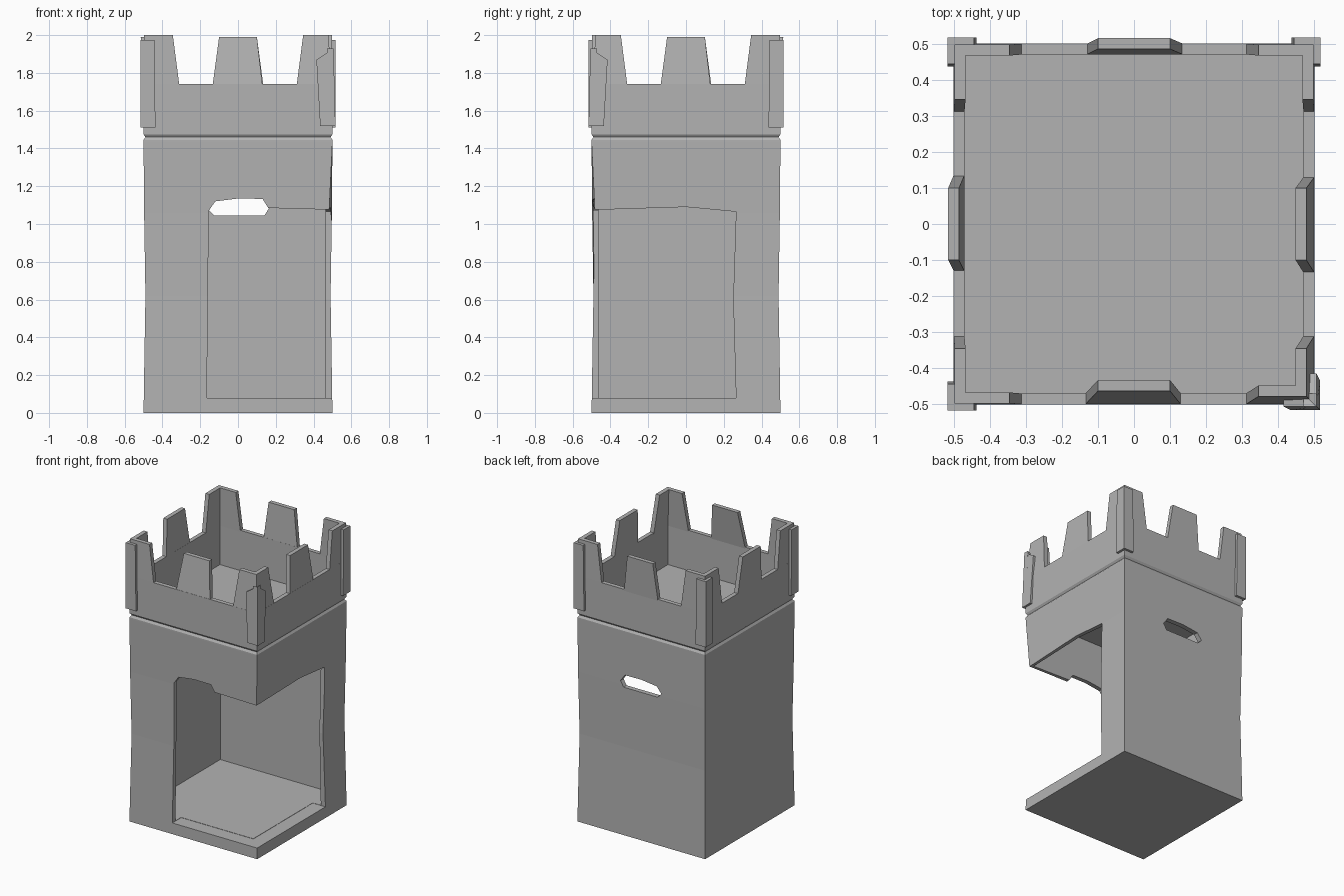
import bpy
import bmesh
from math import cos, sin, pi

cube = bpy.data.objects.get("Cube")
if cube:
    bpy.data.objects.remove(cube, do_unlink=True)

stone = bpy.data.materials.new("grey stone")
stone.use_nodes = True
GREY = (0.45, 0.45, 0.45, 1)
stone.diffuse_color = GREY
stone.node_tree.nodes["Principled BSDF"].inputs["Base Color"].default_value = GREY


def loft(name, rings):
    """Closed flat-faced solid through a stack of rings of equal length."""
    bm = bmesh.new()
    loops = [[bm.verts.new(p) for p in ring] for ring in rings]
    n = len(loops[0])
    for low, high in zip(loops, loops[1:]):
        for i in range(n):
            j = (i + 1) % n
            bm.faces.new((low[i], low[j], high[j], high[i]))
    bm.faces.new(loops[0][::-1])
    bm.faces.new(loops[-1])
    bmesh.ops.recalc_face_normals(bm, faces=bm.faces)
    mesh = bpy.data.meshes.new(name)
    bm.to_mesh(mesh)
    bm.free()
    mesh.materials.append(stone)
    obj = bpy.data.objects.new(name, mesh)
    bpy.context.collection.objects.link(obj)
    return obj


def square(r, z, open_corner=None):
    c = r if open_corner is None else open_corner
    return [(-r, -r, z), (c, -c, z), (r, r, z), (-r, r, z)]


def cut(target, cutter):
    cutter.hide_render = True
    mod = target.modifiers.new("cut", 'BOOLEAN')
    mod.operation = 'DIFFERENCE'
    mod.solver = 'EXACT'
    mod.object = cutter
    bpy.context.view_layer.objects.active = target
    bpy.ops.object.modifier_apply(modifier=mod.name)
    bpy.data.objects.remove(cutter, do_unlink=True)


def across_y(profile, y0, y1):
    return [[(x, y, z) for x, z in profile] for y in (y0, y1)]


def across_x(profile, x0, x1):
    return [[(x, y, z) for y, z in profile] for x in (x0, x1)]


# Tower body with a slight waist and a groove under the parapet
tower = loft("tower_walls", [
    square(0.5, 0), square(0.497, 0.2), square(0.49, 0.62),
    square(0.497, 1.06, 0.482), square(0.5, 1.435), square(0.5, 1.445),
    square(0.49, 1.46), square(0.5, 1.475), square(0.5, 1.74)])

# Room and roof deck hollows
cut(tower, loft("room_cutter", [square(0.463, 0.08), square(0.463, 1.435)]))
cut(tower, loft("deck_cutter", [square(0.47, 1.455), square(0.47, 1.9)]))

# Open corner: front opening joined to a half slot, then side opening
front_opening = [(-0.165, 0.078), (0.7, 0.078), (0.7, 1.07), (0.16, 1.085),
                 (0.13, 1.133), (0, 1.135), (-0.12, 1.12), (-0.155, 1.07)]
cut(tower, loft("front_cutter", across_y(front_opening, -0.7, -0.4)))
side_opening = [(-0.7, 0.078), (0.265, 0.078), (0.25, 0.6), (0.265, 1.065),
                (0, 1.09), (-0.7, 1.068)]
cut(tower, loft("side_cutter", across_x(side_opening, 0.4, 0.7)))

# Narrow window slot in the back
slot = [(-0.125, 1.045), (0.14, 1.045), (0.165, 1.085), (0.13, 1.133),
        (0, 1.135), (-0.12, 1.12), (-0.155, 1.075)]
cut(tower, loft("slot_cutter", across_y(slot, 0.4, 0.7)))


def side_block(name, side, low, high):
    """Tapered block on one side; low and high are (u0, u1, v0, v1, z0, z1)."""
    a = side * pi / 2
    rings = []
    for u0, u1, v0, v1, z0, z1 in (low, high):
        pts = [(u0, v0, z0), (u1, v0, z1), (u1, v1, z1), (u0, v1, z0)]
        rings.append([(u * cos(a) - v * sin(a), u * sin(a) + v * cos(a), z)
                      for u, v, z in pts])
    return loft(name, rings)


SIDES = ["front", "left", "back", "right"]
LEANS = [0.037, 0.022, -0.015, -0.015]

for i, side in enumerate(SIDES):
    # Middle merlon, tilted in or out
    k = LEANS[i]
    side_block(side + "_middle_merlon", i,
               (-0.135, 0.13, -0.5, -0.47, 1.73, 1.73),
               (-0.1, 0.1, -0.5 + k, -0.47 + k, 1.99, 1.99))
    for s, end in ((-1, "start"), (1, "finish")):
        # Half of a corner merlon; the corner over the opening leans inward
        tilted = (i, s) in ((0, 1), (1, -1))
        k = 0.022 if tilted else 0.003
        side_block(f"{side}_{end}_corner_merlon", i,
                   (s * 0.31, s * 0.5, -0.5, -0.47, 1.73, 1.73),
                   (s * 0.345, s * (0.5 - k), -0.5 + k, -0.47 + k, 2, 2))
        # Half of a raised corner plate
        if tilted:
            low = (s * 0.435, s * 0.516, -0.516, -0.48, 1.52, 1.52)
            high = (s * 0.415, s * 0.506, -0.506, -0.47, 1.87, 1.93)
        else:
            low = (s * 0.437, s * 0.517, -0.517, -0.49, 1.51, 1.51)
            high = (s * 0.443, s * 0.517, -0.517, -0.49, 1.975, 1.975)
        side_block(f"{side}_{end}_corner_plate", i, low, high)
